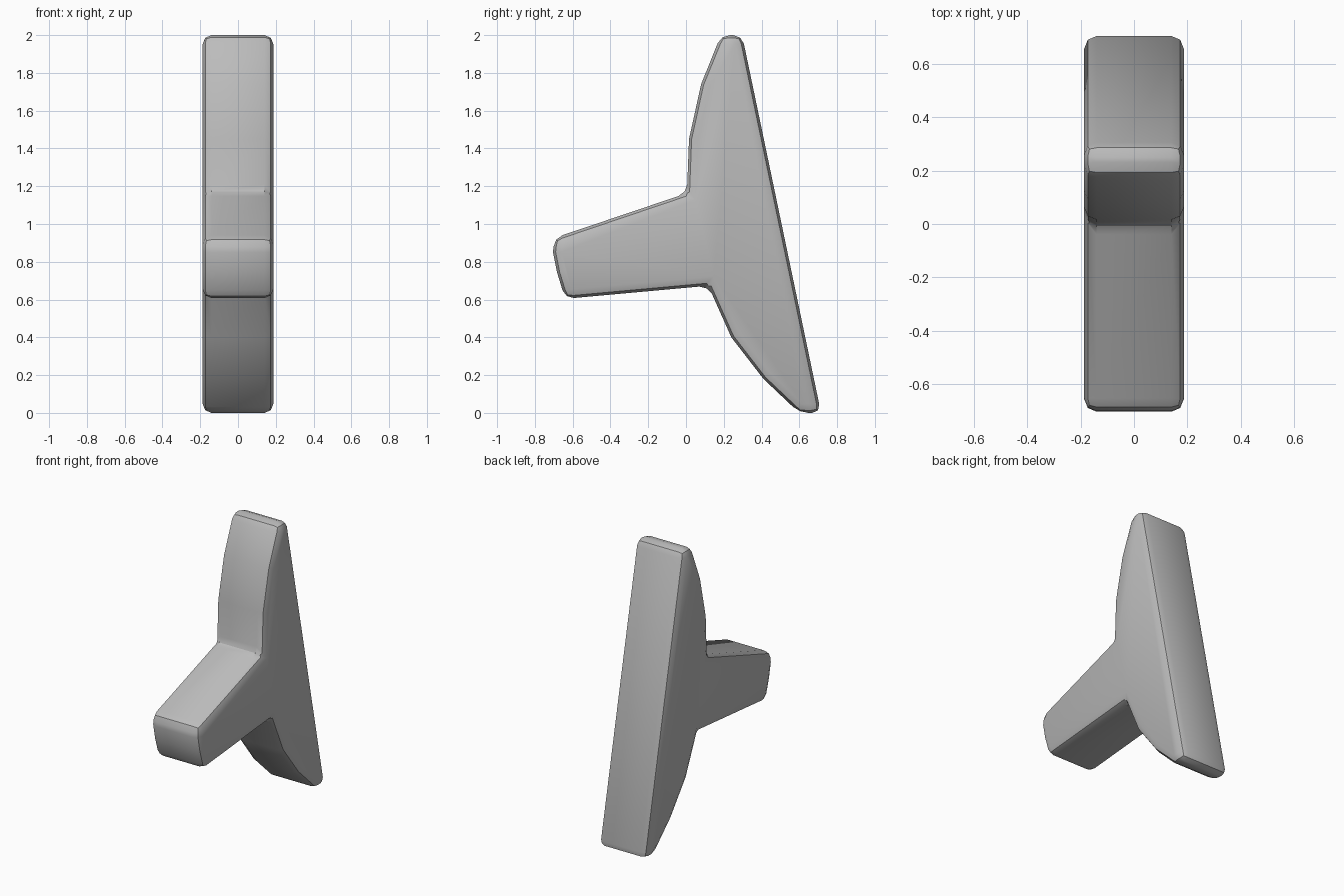
import bpy
import bmesh
from math import radians

cube = bpy.data.objects.get("Cube")
if cube:
    bpy.data.objects.remove(cube, do_unlink=True)

grey = bpy.data.materials.new("plain grey")
grey.use_nodes = True
colour = (0.5, 0.5, 0.5, 1)
grey.diffuse_color = colour
grey.node_tree.nodes["Principled BSDF"].inputs["Base Color"].default_value = colour

HALF_WIDTH = 0.187

# Side profile (y, z): tall sloping back plate with a tapered stem to the front
profile = [
    (0.185, 2.0), (0.297, 2.0), (0.715, 0.0), (0.60, 0.0),
    (0.41, 0.18), (0.24, 0.40), (0.118, 0.673),
    (-0.64, 0.604), (-0.683, 0.745), (-0.704, 0.85), (-0.698, 0.926),
    (0.005, 1.163), (0.016, 1.45), (0.08, 1.74),
]

# Extrude the profile across the width
bm = bmesh.new()
side = bm.faces.new([bm.verts.new((-HALF_WIDTH, y, z)) for y, z in profile])
extruded = bmesh.ops.extrude_face_region(bm, geom=[side], use_keep_orig=True)
moved = [v for v in extruded["geom"] if isinstance(v, bmesh.types.BMVert)]
bmesh.ops.translate(bm, verts=moved, vec=(2 * HALF_WIDTH, 0, 0))
bmesh.ops.recalc_face_normals(bm, faces=bm.faces)
mesh = bpy.data.meshes.new("plate_with_stem")
bm.to_mesh(mesh)
bm.free()
mesh.materials.append(grey)

body = bpy.data.objects.new("plate_with_stem", mesh)
bpy.context.collection.objects.link(body)

# Round the rims, tips and inner corners; leave the gentle bends alone
bevel = body.modifiers.new("rounded_edges", "BEVEL")
bevel.width = 0.047
bevel.segments = 2
bevel.limit_method = "ANGLE"
bevel.angle_limit = radians(30)
bevel.use_clamp_overlap = False

bpy.ops.object.select_all(action="DESELECT")
body.select_set(True)
bpy.context.view_layer.objects.active = body
bpy.ops.object.modifier_apply(modifier=bevel.name)
bpy.ops.object.shade_smooth_by_angle(angle=radians(30))
